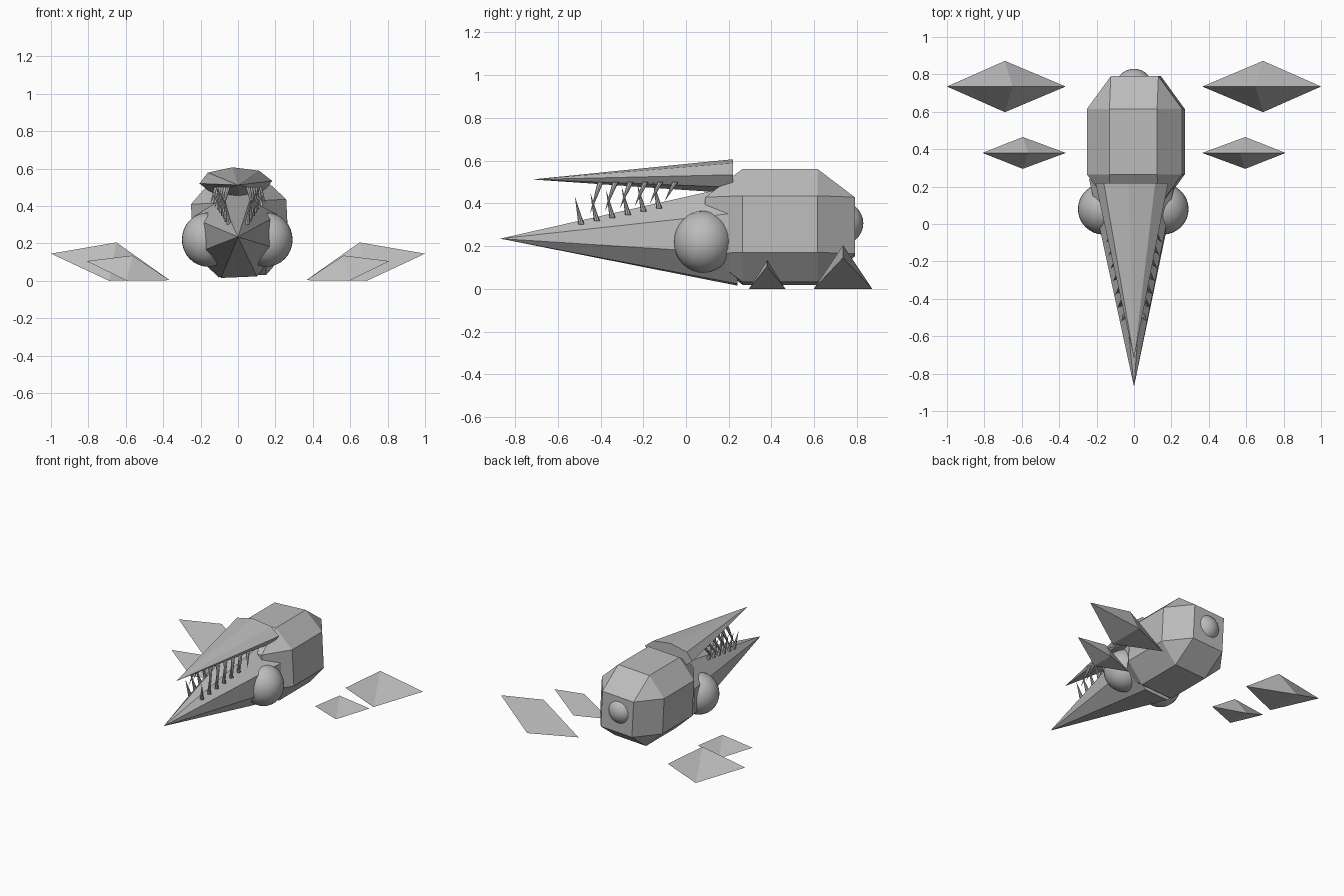
import bpy, bmesh, math
from itertools import product
from mathutils import Vector, Matrix

cube = bpy.data.objects.get("Cube")
if cube:
    bpy.data.objects.remove(cube, do_unlink=True)

GREY = (0.5, 0.5, 0.5, 1)
grey = bpy.data.materials.new("plain grey")
grey.use_nodes = True
grey.diffuse_color = GREY
grey.node_tree.nodes["Principled BSDF"].inputs["Base Color"].default_value = GREY


def finish(name, bm):
    bmesh.ops.recalc_face_normals(bm, faces=bm.faces[:])
    mesh = bpy.data.meshes.new(name)
    bm.to_mesh(mesh)
    bm.free()
    mesh.materials.append(grey)
    obj = bpy.data.objects.new(name, mesh)
    bpy.context.collection.objects.link(obj)
    return obj


def hull(name, points):
    """Flat-faced solid wrapped around a few points."""
    bm = bmesh.new()
    for p in points:
        bm.verts.new(p)
    bmesh.ops.convex_hull(bm, input=bm.verts[:])
    bmesh.ops.dissolve_limit(bm, angle_limit=0.01, verts=bm.verts[:], edges=bm.edges[:])
    return finish(name, bm)


def spike(name, base, tip, u, v, sides=8, roll=0.0):
    """Pointed cone whose base ring is spanned by the vectors u and v."""
    base, u, v = Vector(base), Vector(u), Vector(v)
    angles = [math.radians(roll) + math.tau * i / sides for i in range(sides)]
    ring = [base + u * math.cos(a) + v * math.sin(a) for a in angles]
    return hull(name, ring + [Vector(tip)])


def ball(name, centre, size):
    bm = bmesh.new()
    bmesh.ops.create_uvsphere(bm, u_segments=32, v_segments=16, radius=1)
    bmesh.ops.transform(bm, matrix=Matrix.Translation(centre) @ Matrix.Diagonal((*size, 1)), verts=bm.verts[:])
    obj = finish(name, bm)
    obj.data.shade_smooth()
    return obj


# Body: a box with every edge and corner chamfered, rolled slightly
half = Vector((0.255, 0.35, 0.265))
turn = Matrix.Translation((0.01, 0.44, 0.29)) @ Matrix.Rotation(math.radians(-3), 4, 'Y')
corners = []
for signs in product((-1, 1), repeat=3):
    for axis in range(3):
        p = [signs[i] * half[i] * (1 if i == axis else 0.5) for i in range(3)]
        corners.append(turn @ Vector(p))
hull("body", corners)

# Jaws: two long eight-sided cones, the upper one flattened
spike("lower_jaw", (-0.005, 0.24, 0.25), (0, -0.87, 0.235),
      (0.25, 0, 0), (0, 0, 0.25), roll=25)
spike("upper_jaw", (-0.012, 0.22, 0.527), (0, -0.72, 0.512),
      (0.195, 0, 0), (0, 0, 0.08), roll=-5 + 10)

# Eyes and tail bulb
for side, x in (("right", -0.16), ("left", 0.152)):
    ball(side + "_eye", (x, 0.08, 0.22), (0.14, 0.137, 0.145))
ball("tail_bulb", (0, 0.73, 0.307), (0.1, 0.1, 0.1))

# Teeth: thin slanted spikes along both jaws
ROUND = ((0.014, 0, 0), (0, 0.014, 0))
for side, s in (("right", -1), ("left", 1)):
    for i in range(6):
        # lower tooth, standing on the lower jaw
        y = -0.49 + 0.073 * i
        t = (y + 0.87) / 1.11
        root = (s * 0.14 * t, y, 0.225 + 0.225 * t)
        spike(f"{side}_lower_tooth_{i}", root,
              (s * (0.14 * t + 0.02), y - 0.03, root[2] + 0.13), *ROUND)
        # upper tooth, hanging from the upper jaw
        y = -0.4 + 0.07 * i
        x = 0.16 * (y + 0.72) / 0.94
        spike(f"{side}_upper_tooth_{i}", (s * x, y, 0.5),
              (s * (x + 0.035), y - 0.05, 0.35 + 0.012 * i), *ROUND)


# Fins: low pointed diamonds beside the body
def fin(name, s, y, inner, mid, outer, reach, peak, peak_z, outer_z):
    hull(name, [(s * inner, y, 0.003), (s * outer, y, outer_z), (s * peak, y, peak_z),
                (s * mid, y + reach, 0), (s * mid, y - reach, 0)])


for side, s in (("right", -1), ("left", 1)):
    fin(side + "_rear_fin", s, 0.735, 0.365, 0.69, 1.0, 0.137, 0.65, 0.205, 0.145)
    fin(side + "_front_fin", s, 0.38, 0.365, 0.595, 0.81, 0.085, 0.565, 0.135, 0.105)
